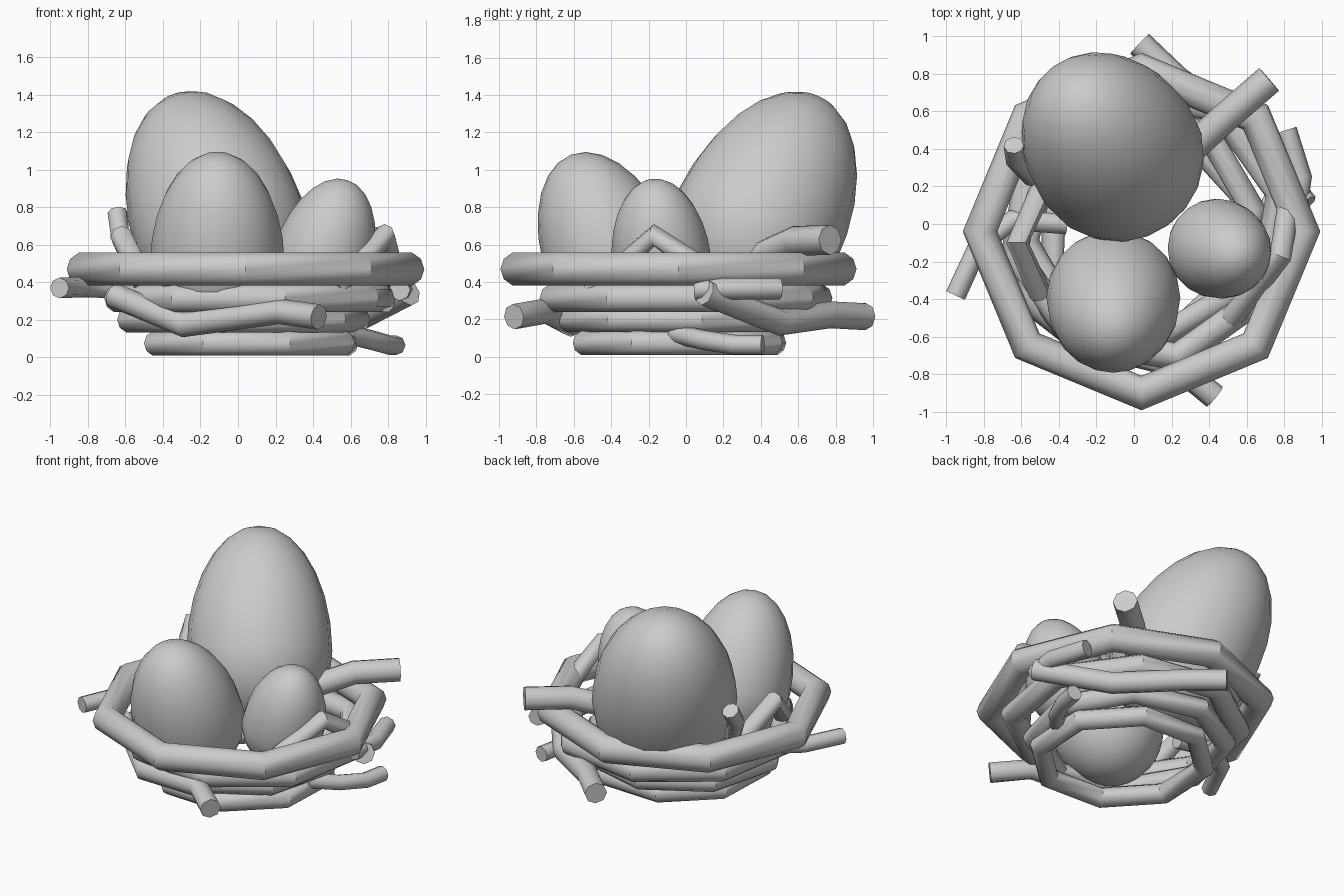
import bpy, math
from mathutils import Vector

if "Cube" in bpy.data.objects:
    bpy.data.objects.remove(bpy.data.objects["Cube"])


def finish(ob, name, angle):
    ob.name = name
    bpy.ops.object.select_all(action='DESELECT')
    ob.select_set(True)
    bpy.context.view_layer.objects.active = ob
    bpy.ops.object.shade_smooth_by_angle(angle=math.radians(angle))


# Eight-cornered woven ring of the nest
def ring(name, x, y, z, major, minor, turn):
    bpy.ops.mesh.primitive_torus_add(
        major_segments=8, minor_segments=10, major_radius=major, minor_radius=minor,
        location=(x, y, z), rotation=(0, 0, math.radians(turn)))
    finish(bpy.context.object, name, 40)


# Egg: a sphere stretched more above its widest line, leaning along an axis
def egg(name, center, radius, lean):
    bpy.ops.mesh.primitive_uv_sphere_add(segments=20, ring_count=14, radius=radius)
    ob = bpy.context.object
    axis = Vector((lean[0], lean[1], math.sqrt(1 - lean[0] ** 2 - lean[1] ** 2)))
    turn = Vector((0, 0, 1)).rotation_difference(axis)
    for v in ob.data.vertices:
        v.co.z *= 1.73 if v.co.z > 0 else 1.07
        v.co = turn @ v.co + Vector(center)
    finish(ob, name, 60)


# Bent twig: an eight-sided mitred tube with flat ends
def twig(name, points, radius):
    pts = [Vector(p) for p in points]
    dirs = [(b - a).normalized() for a, b in zip(pts, pts[1:])]
    verts, faces = [], []
    for i, p in enumerate(pts):
        t = (dirs[max(i - 1, 0)] + dirs[min(i, len(dirs) - 1)]).normalized()
        side = t.cross(Vector((0, 0, 1))).normalized()
        up = side.cross(t)
        for k in range(8):
            a = math.tau * k / 8
            verts.append(p + radius * (math.cos(a) * side + math.sin(a) * up))
    for i in range(len(pts) - 1):
        for k in range(8):
            a, b = i * 8 + k, i * 8 + (k + 1) % 8
            faces.append((a, a + 8, b + 8, b))
    faces.append(tuple(range(8)))
    faces.append(tuple(reversed(range(len(verts) - 8, len(verts)))))
    mesh = bpy.data.meshes.new(name)
    mesh.from_pydata(verts, [], faces)
    ob = bpy.data.objects.new(name, mesh)
    bpy.context.collection.objects.link(ob)
    finish(ob, name, 50)


# Nest rings, widening upwards
ring("rim_ring", 0.04, -0.04, 0.47, 0.86, 0.092, 0)
ring("upper_ring", 0.07, 0.0, 0.315, 0.725, 0.078, 13)
ring("lower_ring", 0.03, -0.01, 0.20, 0.61, 0.07, 8)
ring("base_ring", 0.07, -0.035, 0.075, 0.54, 0.067, 20)

# Three eggs leaning outward
egg("large_egg", (-0.095, 0.375, 0.69), 0.465, (-0.30, 0.42))
egg("medium_egg", (-0.11, -0.393, 0.505), 0.357, (0.0, -0.36))
egg("small_egg", (0.445, -0.13, 0.51), 0.265, (0.30, -0.11))

# Loose twigs woven through the rings
twig("front_twig", [(-0.66, -0.33, 0.33), (-0.29, -0.62, 0.175),
                    (0.22, -0.75, 0.245), (0.43, -0.92, 0.215)], 0.068)
twig("back_right_long_twig", [(0.91, 0.1, 0.345), (0.60, 0.5, 0.185),
                              (0.23, 0.77, 0.225), (0.03, 0.96, 0.215)], 0.072)
twig("right_short_twig", [(0.86, 0.05, 0.36), (0.89, 0.25, 0.365), (0.81, 0.5, 0.365)], 0.058)
twig("right_low_twig", [(0.58, -0.06, 0.125), (0.72, 0.09, 0.09),
                        (0.81, 0.26, 0.065), (0.84, 0.41, 0.065)], 0.053)
twig("left_twig", [(-0.95, -0.38, 0.37), (-0.83, -0.12, 0.375),
                   (-0.65, 0.02, 0.37), (-0.36, 0.0, 0.34)], 0.055)
twig("back_left_rim_twig", [(-0.54, 0.25, 0.5), (-0.63, 0.34, 0.66), (-0.64, 0.42, 0.77)], 0.055)
twig("back_right_rim_twig", [(0.28, 0.38, 0.53), (0.5, 0.58, 0.62), (0.72, 0.77, 0.625)], 0.08)
twig("right_inner_twig", [(0.52, -0.5, 0.35), (0.78, -0.17, 0.65), (0.82, 0.08, 0.48)], 0.06)
twig("left_inner_twig", [(-0.5, 0.17, 0.38), (-0.62, -0.1, 0.64), (-0.5, -0.37, 0.4)], 0.06)
